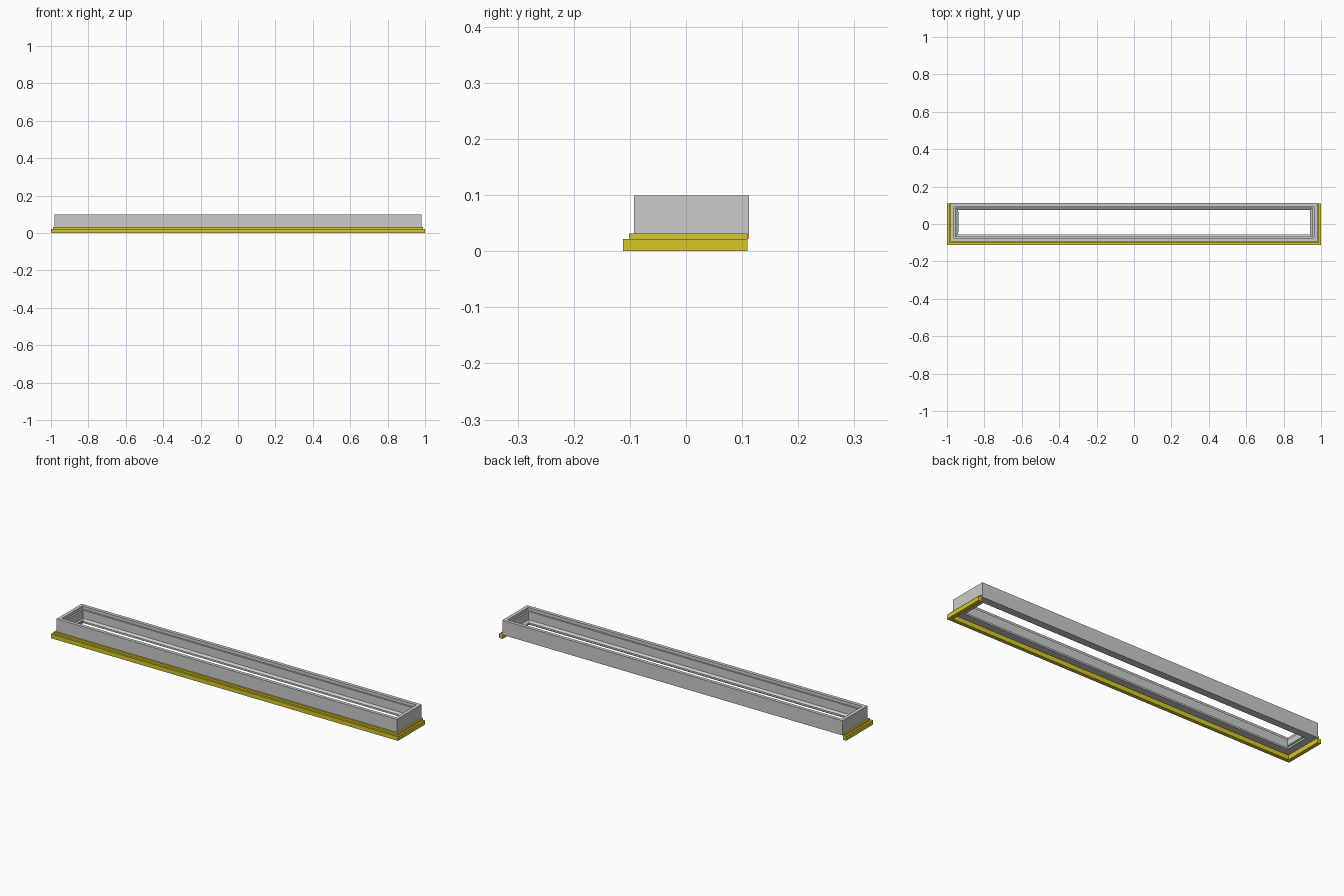
import bpy, bmesh

if "Cube" in bpy.data.objects:
    bpy.data.objects.remove(bpy.data.objects["Cube"])

def finish(name, bm, color=None):
    bmesh.ops.recalc_face_normals(bm, faces=bm.faces)
    me = bpy.data.meshes.new(name)
    bm.to_mesh(me)
    bm.free()
    ob = bpy.data.objects.new(name, me)
    bpy.context.collection.objects.link(ob)
    if color:
        mat = bpy.data.materials.new(name + "_colour")
        mat.diffuse_color = color
        mat.use_nodes = True
        mat.node_tree.nodes["Principled BSDF"].inputs["Base Color"].default_value = mat.diffuse_color
        me.materials.append(mat)
    return ob

def sweep(name, profile, corner, closed, color=None):
    """Sweep a closed (inset, z) profile through mitred corners."""
    bm = bmesh.new()
    loops = [[bm.verts.new((*corner(i, d), z)) for d, z in profile] for i in range(4)]
    n = len(profile)
    for i in range(4 if closed else 3):
        a, b = loops[i], loops[(i + 1) % 4]
        for k in range(n):
            m = (k + 1) % n
            bm.faces.new((a[k], a[m], b[m], b[k]))
    if not closed:
        bm.faces.new(loops[0])
        bm.faces.new(loops[3])
    return finish(name, bm, color)

def ring(x, y0, y1):
    return lambda i, d: [(-x + d, y1 - d), (-x + d, y0 + d),
                         (x - d, y0 + d), (x - d, y1 - d)][i]

def u_shape(x, y0, y1):
    return lambda i, d: [(-x + d, y1), (-x + d, y0 + d),
                         (x - d, y0 + d), (x - d, y1)][i]

# stepped rectangular frame with an open centre
sweep("stepped_frame",
      [(0, .023), (0, .099), (.018, .099), (.018, .083), (.026, .083),
       (.026, .04), (.038, .032), (.038, .023)],
      ring(.98, -.093, .112), True)

# yellow moulding round the front and both ends
sweep("base_moulding",
      [(0, 0), (0, .022), (.01, .022), (.01, .032), (.019, .032), (.019, 0)],
      u_shape(1.0, -.112, .11), False, (.68, .57, .02, 1))

# thin green strip inside the left end
bm = bmesh.new()
bmesh.ops.create_cube(bm, size=1)
bmesh.ops.scale(bm, vec=(.004, .11, .008), verts=bm.verts)
bmesh.ops.translate(bm, vec=(-.941, .01, .036), verts=bm.verts)
finish("end_strip", bm, (.1, .5, .12, 1))
